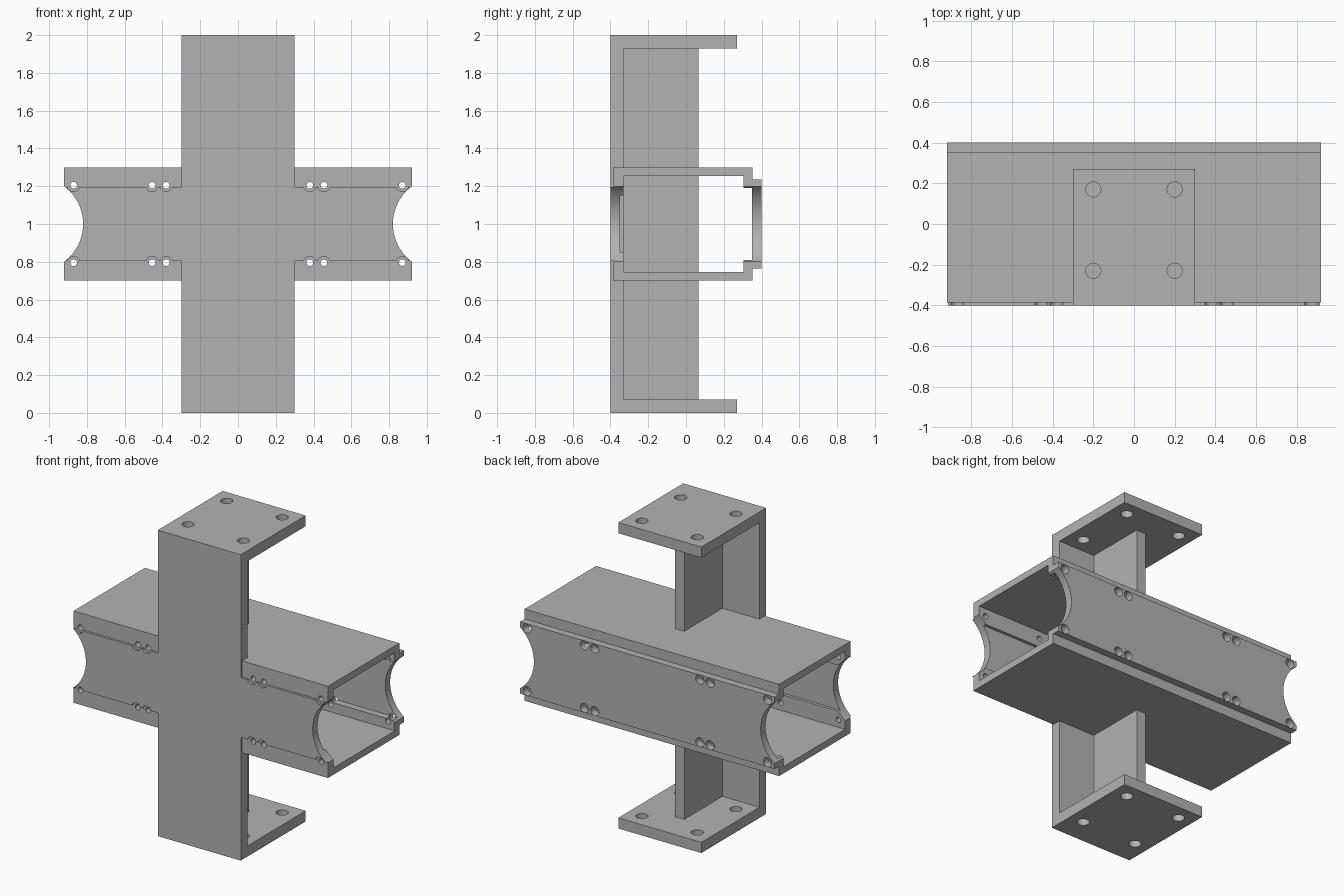
import bpy
import bmesh
import math
from mathutils import Matrix, Vector

cube = bpy.data.objects.get("Cube")
if cube:
    bpy.data.objects.remove(cube, do_unlink=True)

# One plain grey for every part
GREY = (0.45, 0.45, 0.45, 1.0)
grey = bpy.data.materials.new("plain grey")
grey.use_nodes = True
grey.diffuse_color = GREY
grey.node_tree.nodes["Principled BSDF"].inputs["Base Color"].default_value = GREY


def make_object(name, bm):
    bmesh.ops.recalc_face_normals(bm, faces=bm.faces)
    mesh = bpy.data.meshes.new(name)
    bm.to_mesh(mesh)
    bm.free()
    mesh.materials.append(grey)
    obj = bpy.data.objects.new(name, mesh)
    bpy.context.collection.objects.link(obj)
    return obj


def extrude_profile(name, points, half_x):
    """Extrude a side (y, z) profile across x."""
    bm = bmesh.new()
    face = bm.faces.new([bm.verts.new((-half_x, y, z)) for y, z in points])
    result = bmesh.ops.extrude_face_region(bm, geom=[face])
    verts = [v for v in result["geom"] if isinstance(v, bmesh.types.BMVert)]
    bmesh.ops.translate(bm, verts=verts, vec=(2 * half_x, 0, 0))
    return make_object(name, bm)


def slab(name, half_x, y0, y1, z0, z1):
    return extrude_profile(name, [(y0, z0), (y1, z0), (y1, z1), (y0, z1)], half_x)


def cylinders(name, centres, radius, length, axis, segments=32):
    """Join several parallel cylinders into one cutter."""
    bm = bmesh.new()
    turn = Vector((0, 0, 1)).rotation_difference(Vector(axis)).to_matrix().to_4x4()
    for centre in centres:
        bmesh.ops.create_cone(bm, cap_ends=True, segments=segments, radius1=radius,
                              radius2=radius, depth=length,
                              matrix=Matrix.Translation(centre) @ turn)
    obj = make_object(name, bm)
    obj.hide_render = True
    return obj


def cut(obj, *cutters):
    bpy.ops.object.select_all(action="DESELECT")
    bpy.context.view_layer.objects.active = obj
    obj.select_set(True)
    for cutter in cutters:
        mod = obj.modifiers.new("cut", "BOOLEAN")
        mod.operation = "DIFFERENCE"
        mod.solver = "EXACT"
        mod.object = cutter
        bpy.ops.object.modifier_apply(modifier=mod.name)
    bpy.ops.object.shade_smooth_by_angle(angle=math.radians(30))


# Main dimensions
HALF_LENGTH = 0.92
HALF_WIDTH = 0.30
FRONT = -0.40
WALL = 0.07
FLANGE_BACK = 0.27

# Upright bracket: front spine with top and bottom flanges, plus a stiffening web
bracket = extrude_profile("upright_bracket", [
    (FRONT, 0), (FLANGE_BACK, 0), (FLANGE_BACK, WALL), (FRONT + WALL, WALL),
    (FRONT + WALL, 2 - WALL), (FLANGE_BACK, 2 - WALL), (FLANGE_BACK, 2), (FRONT, 2)],
    HALF_WIDTH)
slab("stiffening_web", 0.033, FRONT + WALL, 0.065, WALL, 2 - WALL)

# Upper and lower lipped channels of the cross tube
lipped = [(-0.385, 0.30), (0.352, 0.30), (0.352, 0.19), (0.305, 0.19),
          (0.305, 0.255), (-0.33, 0.255), (-0.33, 0.15), (-0.385, 0.15)]
channels = [extrude_profile(name, [(y, 1 + s * z) for y, z in lipped], HALF_LENGTH)
            for name, s in (("upper_channel", 1), ("lower_channel", -1))]

# Front and back panels closing the tube
front_panel = slab("front_panel", HALF_LENGTH, FRONT, -0.35, 0.805, 1.195)
back_panel = slab("back_panel", HALF_LENGTH, 0.35, 0.40, 0.765, 1.235)

# Cutters for the screw rows, counterbores, scooped ends and flange holes
screws = [(sx * x, 0, 1 + sz * 0.205) for sx in (-1, 1) for sz in (-1, 1)
          for x in (0.38, 0.455, 0.87)]
Y = (0, 1, 0)
screw_holes = cylinders("screw_hole_cutter", screws, 0.018, 2, Y)
front_bores = cylinders("front_bore_cutter", [(x, -0.485, z) for x, _, z in screws],
                        0.033, 0.2, Y)
back_bores = cylinders("back_bore_cutter", [(x, 0.45, z) for x, _, z in screws],
                       0.030, 0.24, Y)
scoops = cylinders("end_scoop_cutter", [(s * 1.069, 0, 1) for s in (-1, 1)],
                   0.249, 2, Y, 96)
flange_holes = cylinders("flange_hole_cutter",
                         [(x, y, 1) for x in (-0.2, 0.2) for y in (-0.23, 0.17)],
                         0.037, 3, (0, 0, 1))

cut(bracket, flange_holes)
for channel in channels:
    cut(channel, screw_holes, scoops)
cut(front_panel, screw_holes, front_bores, scoops)
cut(back_panel, back_bores, scoops)

for cutter in (screw_holes, front_bores, back_bores, scoops, flange_holes):
    bpy.data.objects.remove(cutter, do_unlink=True)
